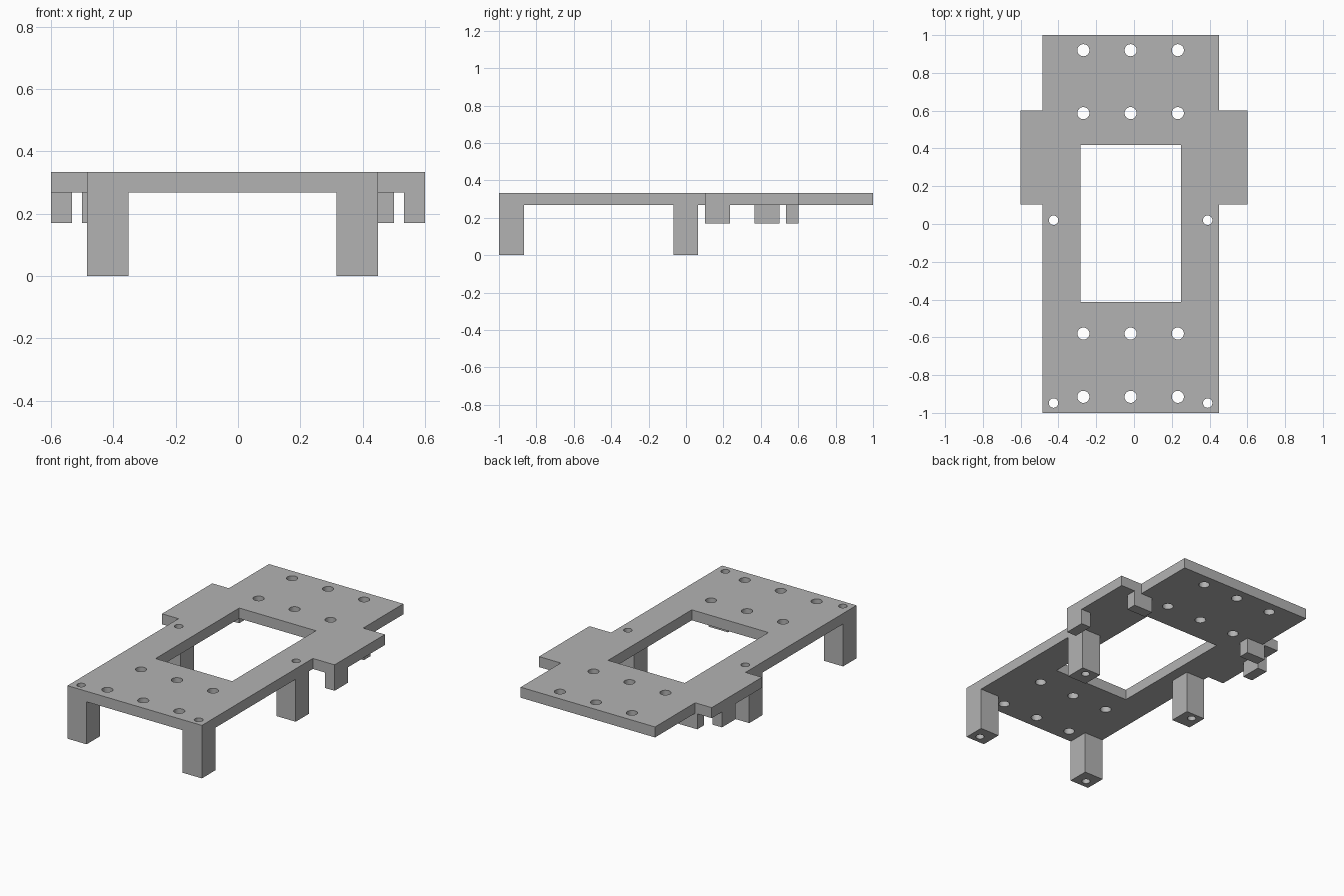
import bpy
import bmesh
from mathutils import Matrix

cube = bpy.data.objects.get("Cube")
if cube:
    bpy.data.objects.remove(cube, do_unlink=True)

# Main levels and extents
TOP, UNDER, LUG_Z = 0.333, 0.267, 0.17
LEFT, RIGHT = 0.449, -0.485
WING = 0.6
LEG = 0.133

grey = bpy.data.materials.new("plain_grey")
grey.use_nodes = True
colour = (0.45, 0.45, 0.45, 1)
grey.diffuse_color = colour
grey.node_tree.nodes["Principled BSDF"].inputs["Base Color"].default_value = colour


def finish(name, bm):
    bmesh.ops.recalc_face_normals(bm, faces=bm.faces)
    mesh = bpy.data.meshes.new(name)
    bm.to_mesh(mesh)
    bm.free()
    mesh.materials.append(grey)
    obj = bpy.data.objects.new(name, mesh)
    bpy.context.collection.objects.link(obj)
    return obj


def add_box(bm, x, y, z):
    size = [b - a for a, b in (x, y, z)]
    centre = [(a + b) / 2 for a, b in (x, y, z)]
    matrix = Matrix.Translation(centre) @ Matrix.Diagonal((*size, 1))
    bmesh.ops.create_cube(bm, size=1, matrix=matrix)


def box(name, x, y, z):
    bm = bmesh.new()
    add_box(bm, x, y, z)
    return finish(name, bm)


def add_hole(bm, x, y, radius):
    bmesh.ops.create_cone(bm, cap_ends=True, segments=32, radius1=radius,
                          radius2=radius, depth=2, matrix=Matrix.Translation((x, y, 0)))


def cut(obj, cutter):
    mod = obj.modifiers.new("holes", 'BOOLEAN')
    mod.operation = 'DIFFERENCE'
    mod.solver = 'EXACT'
    mod.object = cutter
    bpy.context.view_layer.objects.active = obj
    bpy.ops.object.modifier_apply(modifier=mod.name)
    obj.data.polygons.foreach_set("use_smooth", [False] * len(obj.data.polygons))


# Deck with a wing on each side
outline = [(RIGHT, -1), (LEFT, -1), (LEFT, 0.102), (WING, 0.102), (WING, 0.602), (LEFT, 0.602),
           (LEFT, 1), (RIGHT, 1), (RIGHT, 0.602), (-WING, 0.602), (-WING, 0.102), (RIGHT, 0.102)]
bm = bmesh.new()
base = bm.faces.new([bm.verts.new((x, y, UNDER)) for x, y in outline])
grown = bmesh.ops.extrude_face_region(bm, geom=[base], use_keep_orig=True)
bmesh.ops.translate(bm, vec=(0, 0, TOP - UNDER),
                    verts=[v for v in grown["geom"] if isinstance(v, bmesh.types.BMVert)])
deck = finish("deck", bm)

# Legs under the front corners and the middle of the sides
legs = []
for row, y in (("front", -1), ("middle", -0.068)):
    for side, x in (("left", LEFT - LEG), ("right", RIGHT)):
        legs.append(box(f"{row}_{side}_leg", (x, x + LEG), (y, y + LEG), (0, UNDER)))

# Window, mounting holes and leg screw holes
bm = bmesh.new()
add_box(bm, (-0.284, 0.249), (-0.413, 0.418), (-1, 1))
for x in (-0.268, -0.018, 0.232):
    for y in (-0.915, -0.58, 0.587, 0.92):
        add_hole(bm, x, y, 0.032)
for x in (-0.426, 0.39):
    for y in (-0.948, 0.02):
        add_hole(bm, x, y, 0.025)
cutter = finish("hole_cutter", bm)
cutter.hide_render = True
for part in [deck] + legs:
    cut(part, cutter)
bpy.data.objects.remove(cutter, do_unlink=True)

# Locating lugs beneath the wings
for side, s in (("left", 1), ("right", -1)):
    box(f"{side}_rear_lug", sorted((s * 0.367, s * 0.5)), (0.535, 0.602), (LUG_Z, UNDER))
box("left_outer_lug", (0.533, WING), (0.102, 0.235), (LUG_Z, UNDER))
box("right_outer_lug", (-WING, -0.533), (0.367, 0.5), (LUG_Z, UNDER))
